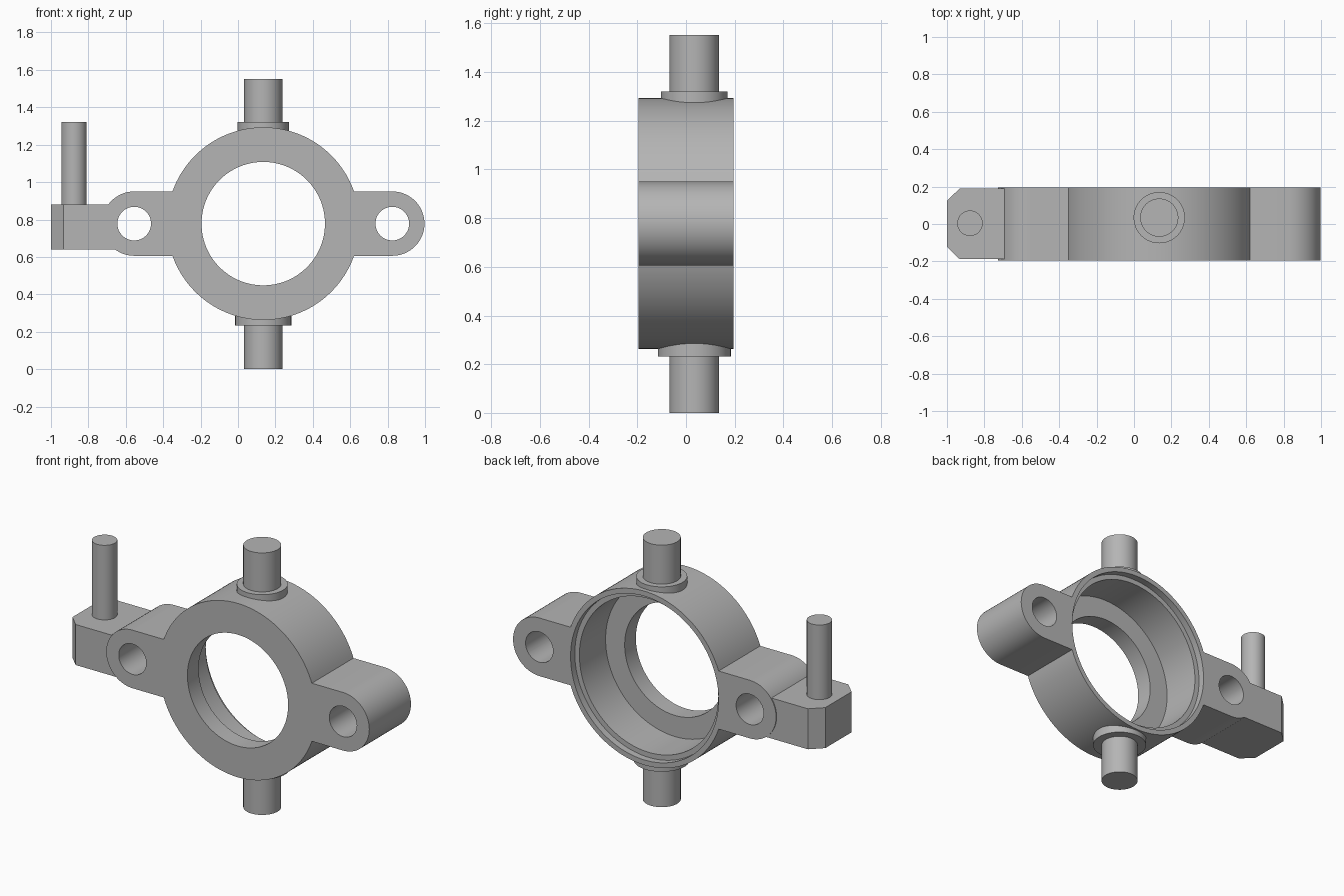
import bpy, bmesh, math
from mathutils import Vector, Matrix

if "Cube" in bpy.data.objects:
    bpy.data.objects.remove(bpy.data.objects["Cube"])

steel = bpy.data.materials.new("plain grey metal")
steel.use_nodes = True
grey = (0.46, 0.46, 0.46, 1)
steel.diffuse_color = grey
steel.node_tree.nodes["Principled BSDF"].inputs["Base Color"].default_value = grey

CX, CZ = 0.135, 0.778          # ring centre
RING_R, LUG_R = 0.515, 0.172
LUG_X = (-0.555, 0.825)
HALF = 0.195                   # half thickness of the body
PIN_Y = 0.034


def finish(name, bm):
    bmesh.ops.recalc_face_normals(bm, faces=bm.faces)
    mesh = bpy.data.meshes.new(name)
    bm.to_mesh(mesh)
    bm.free()
    mesh.materials.append(steel)
    ob = bpy.data.objects.new(name, mesh)
    bpy.context.collection.objects.link(ob)
    return ob


def prism(name, points, shift):
    bm = bmesh.new()
    face = bm.faces.new([bm.verts.new(p) for p in points])
    top = bmesh.ops.extrude_face_region(bm, geom=[face])["geom"]
    verts = [v for v in top if isinstance(v, bmesh.types.BMVert)]
    bmesh.ops.translate(bm, verts=verts, vec=Vector(shift))
    return finish(name, bm)


def turned(name, profile, matrix, steps=96):
    """Solid of revolution from (radius, height) steps."""
    bm = bmesh.new()
    rings = [[bm.verts.new((r * math.cos(math.tau * i / steps),
                            r * math.sin(math.tau * i / steps), h))
              for i in range(steps)] for r, h in profile]
    for a, b in zip(rings, rings[1:]):
        for i in range(steps):
            j = (i + 1) % steps
            bm.faces.new((a[i], a[j], b[j], b[i]))
    bm.faces.new(rings[0])
    bm.faces.new(rings[-1])
    bm.transform(matrix)
    return finish(name, bm)


def arc(cx, radius, start, end, steps):
    return [(cx + radius * math.cos(start + (end - start) * i / steps), -HALF,
             CZ + radius * math.sin(start + (end - start) * i / steps))
            for i in range(steps + 1)]


def smooth(ob):
    bpy.ops.object.select_all(action='DESELECT')
    ob.select_set(True)
    bpy.context.view_layer.objects.active = ob
    bpy.ops.object.shade_smooth_by_angle(angle=math.radians(30))


# Ring with two rounded lugs, as one outline
join = math.asin(LUG_R / RING_R)
quarter = math.pi / 2
outline = (arc(LUG_X[1], LUG_R, -quarter, quarter, 32)
           + arc(CX, RING_R, join, math.pi - join, 64)
           + arc(LUG_X[0], LUG_R, quarter, 3 * quarter, 32)
           + arc(CX, RING_R, math.pi + join, math.tau - join, 64))
body = prism("ring_body", outline, (0, 2 * HALF, 0))

# Stepped bore and bolt holes
to_back = Matrix.Rotation(-quarter, 4, 'X')
bore = [(0.33, -0.3), (0.33, -0.09), (0.455, -0.09),
        (0.455, 0.155), (0.485, 0.155), (0.485, 0.3)]
cutters = [turned("bore_cutter", bore, Matrix.Translation((CX, 0, CZ)) @ to_back, 128)]
for x in LUG_X:
    cutters.append(turned("bolt_hole_cutter", [(0.09, -0.3), (0.09, 0.3)],
                          Matrix.Translation((x, 0, CZ)) @ to_back, 48))
bpy.context.view_layer.objects.active = body
for cutter in cutters:
    mod = body.modifiers.new("cut", 'BOOLEAN')
    mod.operation, mod.solver, mod.object = 'DIFFERENCE', 'EXACT', cutter
    bpy.ops.object.modifier_apply(modifier=mod.name)
    bpy.data.objects.remove(cutter)
smooth(body)

# Side arm with chamfered outer corners
arm = [(-1, -0.122), (-0.932, -0.188), (-0.655, -0.188),
       (-0.655, 0.19), (-0.932, 0.19), (-1, 0.124)]
prism("side_arm", [(x, y, 0.64) for x, y in arm], (0, 0, 0.24))

# Upright pin and the two collared trunnions
pins = {
    "upright_pin": (-0.877, 0.004, [(0.068, 0.87), (0.068, 1.322)]),
    "top_trunnion": (CX, PIN_Y, [(0.137, 1.262), (0.137, 1.321),
                                 (0.102, 1.321), (0.102, 1.552)]),
    "bottom_trunnion": (CX, PIN_Y, [(0.15, 0.29), (0.15, 0.232),
                                    (0.102, 0.232), (0.102, 0)]),
}
for name, (x, y, profile) in pins.items():
    smooth(turned(name, profile, Matrix.Translation((x, y, 0)), 64))
